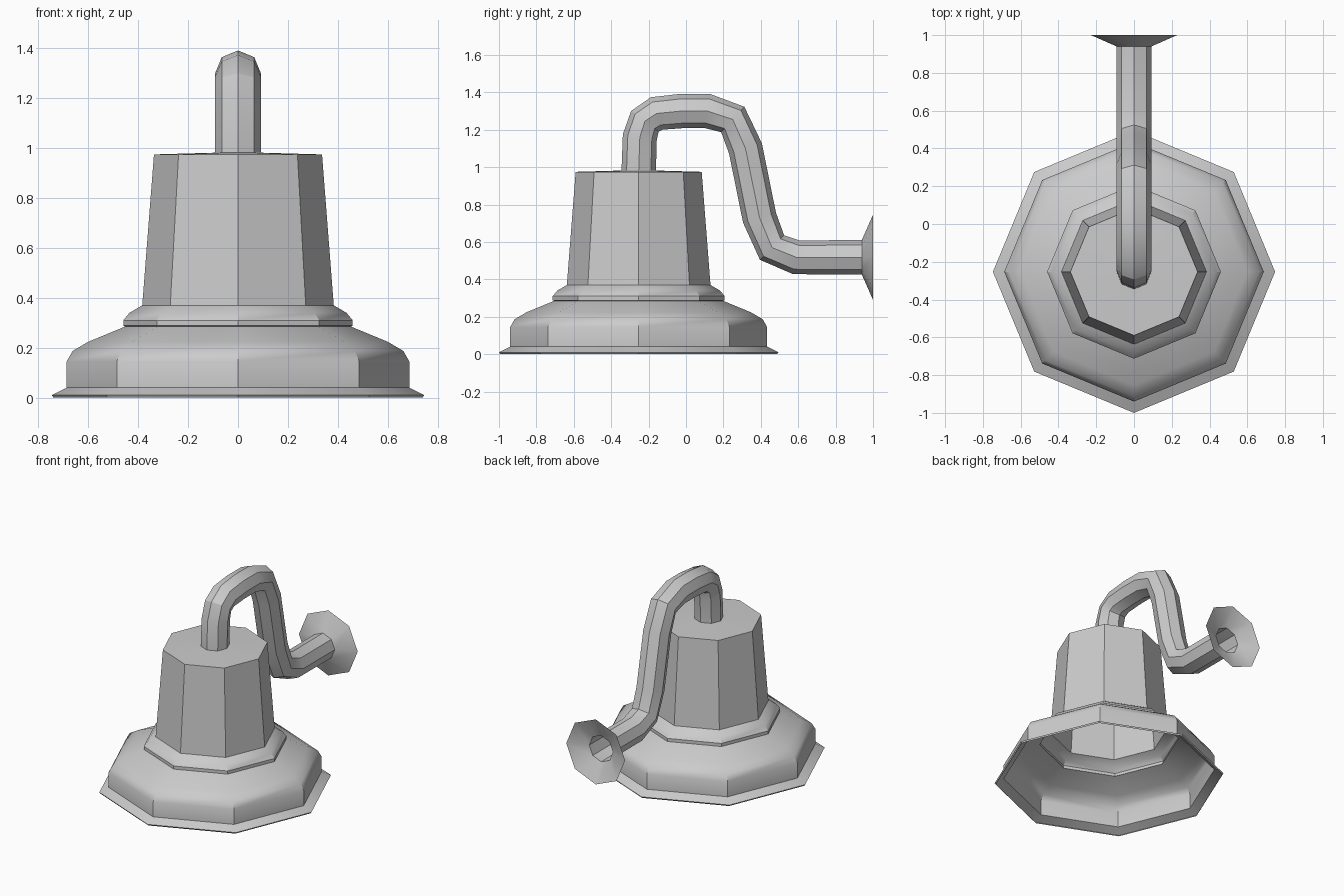
import bpy, bmesh, math
from mathutils import Vector

if "Cube" in bpy.data.objects:
    bpy.data.objects.remove(bpy.data.objects["Cube"])

SIDES = 8
CY = -0.253      # y of the shade axis
PIPE_R = 0.092


def loft(name, rings):
    """Skin a list of 8-point rings into an open sheet."""
    bm = bmesh.new()
    rows = [[bm.verts.new(p) for p in ring] for ring in rings]
    for a, b in zip(rows, rows[1:]):
        for i in range(SIDES):
            j = (i + 1) % SIDES
            bm.faces.new((a[i], a[j], b[j], b[i]))
    bmesh.ops.recalc_face_normals(bm, faces=bm.faces)
    mesh = bpy.data.meshes.new(name)
    bm.to_mesh(mesh)
    bm.free()
    obj = bpy.data.objects.new(name, mesh)
    bpy.context.collection.objects.link(obj)
    bpy.ops.object.select_all(action='DESELECT')
    obj.select_set(True)
    bpy.context.view_layer.objects.active = obj
    bpy.ops.object.shade_smooth_by_angle(angle=math.radians(32))
    return obj


def ring(centre, u, v, r):
    steps = [2 * math.pi * i / SIDES for i in range(SIDES)]
    return [centre + (u * math.cos(t) + v * math.sin(t)) * r for t in steps]


X, Y, Z = Vector((1, 0, 0)), Vector((0, 1, 0)), Vector((0, 0, 1))

# Bell shaped lamp shade: (radius, height), open underneath
shade = [(0.74, 0.0), (0.747, 0.01), (0.687, 0.04), (0.687, 0.145),
         (0.663, 0.187), (0.60, 0.224), (0.452, 0.285), (0.46, 0.288),
         (0.46, 0.31), (0.435, 0.34), (0.384, 0.37), (0.337, 0.975),
         (PIPE_R, 0.982)]
loft("lamp_shade", [ring(Vector((0, CY, z)), X, Y, r) for r, z in shade])

# Swan-neck pipe from the shade to the wall: (y, z)
path = [(CY, 0.975), (-0.247, 1.16), (-0.22, 1.245), (-0.157, 1.287),
        (-0.025, 1.30), (0.115, 1.30), (0.25, 1.255), (0.318, 1.10),
        (0.393, 0.73), (0.46, 0.57), (0.59, 0.518), (0.94, 0.518)]
pts = [Vector((0, y, z)) for y, z in path]
rings = []
for i, p in enumerate(pts):
    before = (p - pts[i - 1]).normalized() if i else Z
    after = (pts[i + 1] - p).normalized() if i + 1 < len(pts) else Y
    tangent = (before + after).normalized()
    rings.append(ring(p, X, tangent.cross(X), PIPE_R))
loft("swan_neck_pipe", rings)

# Flared wall flange, open at the back
loft("wall_flange", [ring(Vector((0, y, 0.518)), X, Z, r)
                     for y, r in ((0.94, PIPE_R), (1.0, 0.228))])
